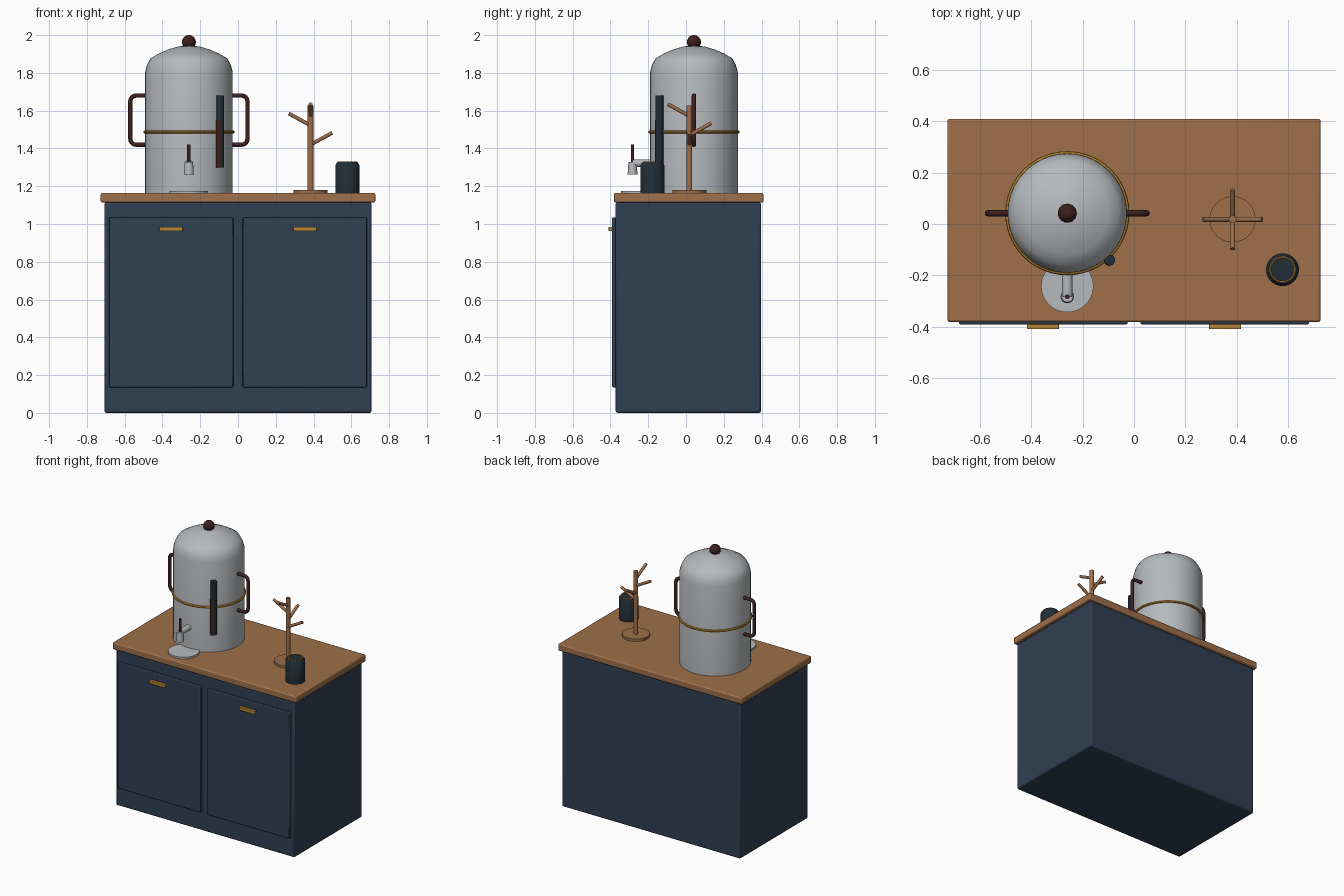
import bpy, bmesh, math
from mathutils import Vector

if "Cube" in bpy.data.objects:
    bpy.data.objects.remove(bpy.data.objects["Cube"], do_unlink=True)


def material(name, rgb):
    m = bpy.data.materials.new(name)
    m.use_nodes = True
    m.diffuse_color = (*rgb, 1)
    for node in m.node_tree.nodes:
        if node.type == "BSDF_PRINCIPLED":
            node.inputs["Base Color"].default_value = (*rgb, 1)
    return m


NAVY = material("navy paint", (.030, .050, .086))
WOOD = material("warm wood", (.345, .160, .068))
STEEL = material("brushed steel", (.47, .49, .51))
GOLD = material("brass", (.50, .25, .035))
BROWN = material("dark red brown", (.048, .014, .014))
SLATE = material("dark slate", (.0145, .026, .037))


def finish(obj, name, mat, smooth=True):
    obj.name = obj.data.name = name
    obj.data.materials.clear()
    obj.data.materials.append(mat)
    if smooth:
        bpy.ops.object.select_all(action="DESELECT")
        obj.select_set(True)
        bpy.context.view_layer.objects.active = obj
        bpy.ops.object.shade_smooth_by_angle(angle=math.radians(40))
    return obj


def box(name, lo, hi, mat, bevel):
    lo, hi = Vector(lo), Vector(hi)
    bpy.ops.mesh.primitive_cube_add(size=1, location=(lo + hi) / 2)
    obj = bpy.context.object
    obj.scale = hi - lo
    bpy.ops.object.transform_apply(location=False, rotation=False, scale=True)
    mod = obj.modifiers.new("soft edges", "BEVEL")
    mod.width, mod.segments = bevel, 2
    return finish(obj, name, mat)


def rod(name, start, end, r1, mat, r2=None, sides=24):
    start, end = Vector(start), Vector(end)
    axis = end - start
    bpy.ops.mesh.primitive_cone_add(vertices=sides, radius1=r1, radius2=r1 if r2 is None else r2,
                                    depth=axis.length, location=(start + end) / 2)
    obj = bpy.context.object
    obj.rotation_euler = axis.to_track_quat("Z", "Y").to_euler()
    return finish(obj, name, mat)


def ring(name, centre, major, minor, mat):
    bpy.ops.mesh.primitive_torus_add(location=centre, major_radius=major, minor_radius=minor,
                                     major_segments=48, minor_segments=8)
    return finish(bpy.context.object, name, mat)


def lathe(name, x, y, profile, mat, sides=40):
    bm = bmesh.new()
    verts = [bm.verts.new((r, 0, z)) for r, z in profile]
    edges = [bm.edges.new(pair) for pair in zip(verts, verts[1:])]
    bmesh.ops.spin(bm, geom=verts + edges, cent=(0, 0, 0), axis=(0, 0, 1),
                   angle=math.tau, steps=sides)
    bmesh.ops.remove_doubles(bm, verts=bm.verts, dist=1e-4)
    bmesh.ops.recalc_face_normals(bm, faces=bm.faces)
    mesh = bpy.data.meshes.new(name)
    bm.to_mesh(mesh)
    bm.free()
    obj = bpy.data.objects.new(name, mesh)
    obj.location = (x, y, 0)
    bpy.context.collection.objects.link(obj)
    return finish(obj, name, mat)


def tube(name, points, radius, mat):
    curve = bpy.data.curves.new(name, "CURVE")
    curve.dimensions = "3D"
    curve.bevel_depth, curve.bevel_resolution, curve.use_fill_caps = radius, 3, True
    spline = curve.splines.new("POLY")
    spline.points.add(len(points) - 1)
    for p, co in zip(spline.points, points):
        p.co = (*co, 1)
    obj = bpy.data.objects.new(name, curve)
    bpy.context.collection.objects.link(obj)
    bpy.ops.object.select_all(action="DESELECT")
    obj.select_set(True)
    bpy.context.view_layer.objects.active = obj
    bpy.ops.object.convert(target="MESH")
    return finish(bpy.context.object, name, mat)


# Cabinet, worktop, doors and pulls
TOP = 1.164
box("cabinet", (-.707, -.372, 0), (.707, .397, 1.115), NAVY, .01)
box("worktop", (-.727, -.382, 1.114), (.727, .41, TOP), WOOD, .008)
for side, s in (("right", -1), ("left", 1)):
    xs = sorted((s * .025, s * .682))
    box(side + "_door", (xs[0], -.391, .135), (xs[1], -.365, 1.035), NAVY, .005)
    box(side + "_door_pull", (s * .355 - .063, -.41, .962), (s * .355 + .063, -.385, .985), GOLD, .003)

# Urn with domed lid, knob and band
UX, UY = -.26, .042
lathe("urn_body", UX, UY, [(0, TOP), (.232, TOP), (.232, 1.805), (.222, 1.842), (.203, 1.877),
                           (.16, 1.902), (.11, 1.924), (.055, 1.94), (0, 1.945)], STEEL)
bpy.ops.mesh.primitive_uv_sphere_add(segments=24, ring_count=14, radius=.037,
                                     location=(UX, UY, 1.963))
finish(bpy.context.object, "lid_knob", BROWN)
ring("urn_band", (UX, UY, 1.487), .233, .009, GOLD)

# Side handles with rounded corners
for side, s in (("right", -1), ("left", 1)):
    path = [(.22, 1.68)]
    for cz, first in ((1.65, 90), (1.45, 0)):
        for step in range(5):
            a = math.radians(first - step * 22.5)
            path.append((.28 + .03 * math.cos(a), cz + .03 * math.sin(a)))
    path.append((.22, 1.42))
    tube(side + "_urn_handle", [(UX + s * r, UY, z) for r, z in path], .012, BROWN)

# Level gauge
rod("gauge_tube", (-.094, -.141, 1.30), (-.094, -.141, 1.68), .021, SLATE, sides=12)
rod("gauge_liquid", (-.097, -.144, 1.299), (-.097, -.144, 1.55), .0195, BROWN, sides=12)

# Tap and drip tray
TY = -.283
rod("tap_pipe", (UX, UY - .22, 1.322), (UX, TY, 1.322), .02, STEEL)
rod("tap_spout", (UX, TY, 1.262), (UX, TY, 1.328), .026, STEEL, .022)
rod("tap_lever", (UX, TY, 1.325), (UX, TY, 1.42), .009, BROWN)
rod("drip_tray", (UX, -.242, TOP), (UX, -.242, TOP + .012), .102, STEEL, sides=40)

# Mug tree
MX, MY = .384, .018
rod("mug_tree_base", (MX, MY, TOP), (MX, MY, TOP + .017), .09, WOOD, sides=32)
rod("mug_tree_trunk", (MX, MY, TOP), (MX, MY, 1.628), .015, WOOD)
for i, (dx, dy, z) in enumerate([(1, 0, 1.42), (0, 1, 1.47), (-1, 0, 1.522), (0, -1, 1.572)]):
    rod(f"mug_tree_branch_{i + 1}", (MX, MY, z), (MX + dx * .115, MY + dy * .115, z + .063),
        .01, WOOD, sides=12)

# Canister with brass rim
CX, CY = .579, -.178
lathe("canister", CX, CY, [(0, TOP), (.064, TOP), (.064, 1.312), (.053, 1.327), (0, 1.327)],
      SLATE, 28)
ring("canister_rim", (CX, CY, 1.327), .048, .004, GOLD)
